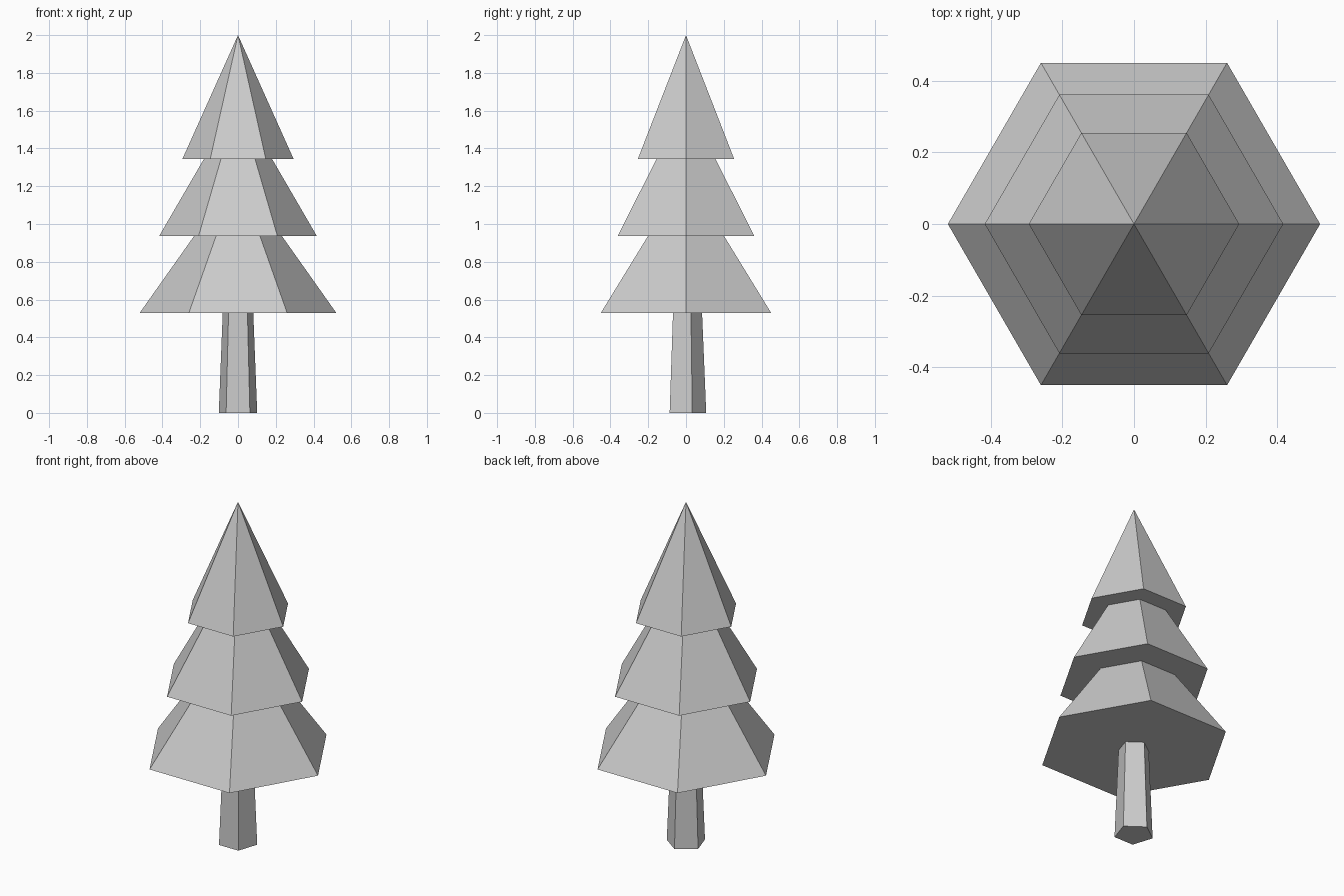
import bpy
from math import radians

cube = bpy.data.objects.get("Cube")
if cube:
    bpy.data.objects.remove(cube, do_unlink=True)

# One plain grey for the whole tree
grey = bpy.data.materials.new("plain_grey")
colour = (0.6, 0.6, 0.6, 1)
grey.use_nodes = True
grey.diffuse_color = colour
grey.node_tree.nodes["Principled BSDF"].inputs["Base Color"].default_value = colour


def tapered(name, sides, r_bottom, r_top, z_bottom, z_top, turn=0):
    """Flat-shaded tapered prism between two heights."""
    bpy.ops.mesh.primitive_cone_add(
        vertices=sides, radius1=r_bottom, radius2=r_top,
        depth=z_top - z_bottom, end_fill_type='NGON',
        location=(0, 0, (z_bottom + z_top) / 2))
    obj = bpy.context.object
    obj.name = name
    obj.rotation_euler.z = radians(turn)
    obj.data.materials.append(grey)
    return obj


# Five-sided trunk, flat side to the front
tapered("trunk", 5, 0.107, 0.085, 0, 0.53)

# Three six-sided foliage tiers, corners on the x axis
tapered("lower_foliage", 6, 0.52, 0.232, 0.53, 0.937, 30)
tapered("middle_foliage", 6, 0.417, 0.18, 0.937, 1.345, 30)
tapered("top_foliage", 6, 0.294, 0, 1.345, 2, 30)
